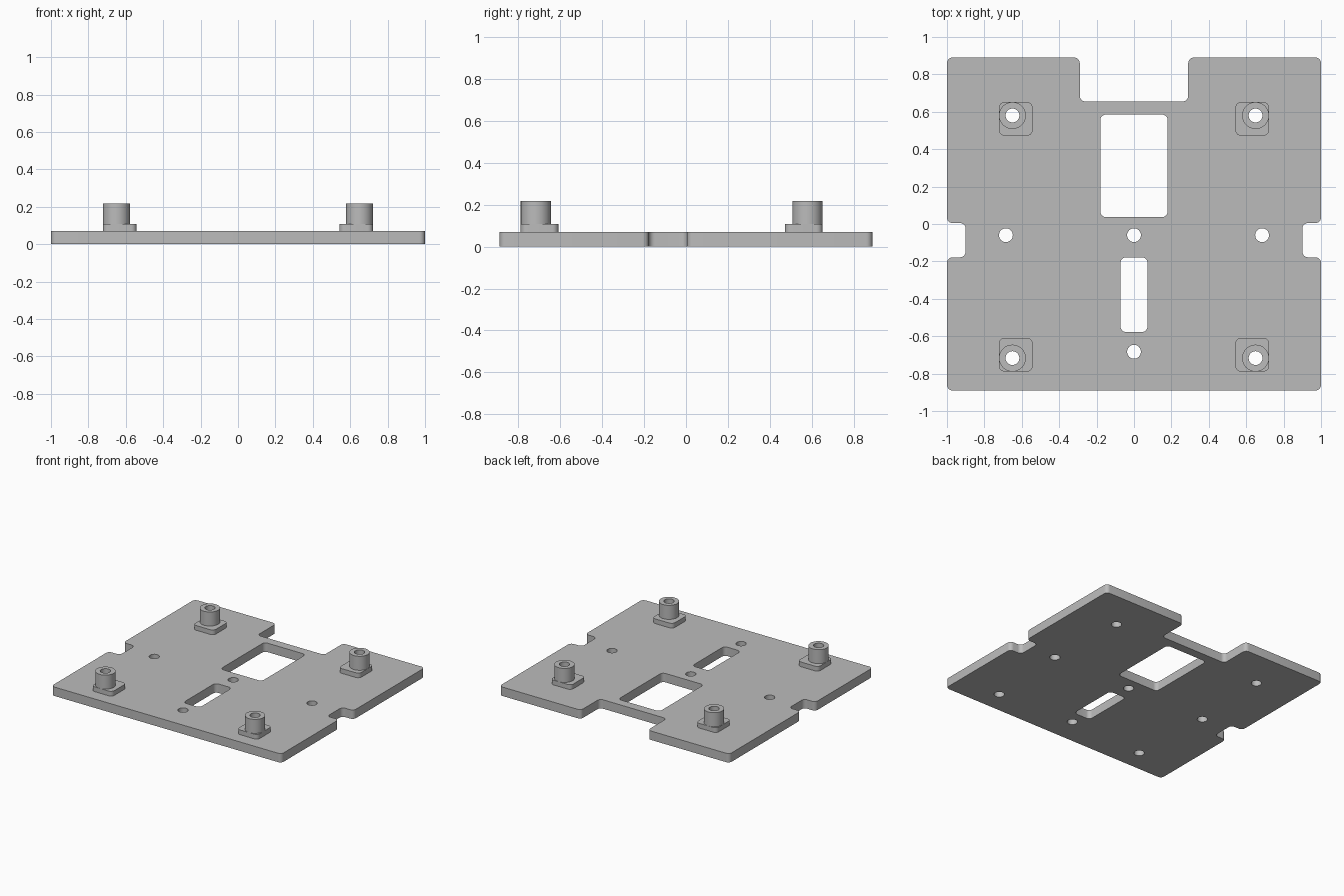
import bpy, bmesh, math
from mathutils import Vector

if "Cube" in bpy.data.objects:
    bpy.data.objects.remove(bpy.data.objects["Cube"])

grey = bpy.data.materials.new("plain_grey")
grey.use_nodes = True
colour = (0.5, 0.5, 0.5, 1)
grey.diffuse_color = colour
grey.node_tree.nodes["Principled BSDF"].inputs["Base Color"].default_value = colour


def rounded(points, radius=0.03, steps=6):
    """Outline with every right-angled corner replaced by an arc."""
    out = []
    for i, p in enumerate(points):
        p = Vector(p)
        a = (Vector(points[i - 1]) - p).normalized() * radius
        b = (Vector(points[(i + 1) % len(points)]) - p).normalized() * radius
        for k in range(steps + 1):
            t = k / steps * math.pi / 2
            out.append(p + a * (1 - math.sin(t)) + b * (1 - math.cos(t)))
    return out


def box(x0, x1, y0, y1):
    return rounded([(x0, y0), (x1, y0), (x1, y1), (x0, y1)])


def circle(x, y, radius, sides=32):
    return [Vector((x + radius * math.cos(k * math.tau / sides),
                    y + radius * math.sin(k * math.tau / sides))) for k in range(sides)]


def slab(name, loops, z0, z1):
    """Fill an outline with holes and extrude it upwards."""
    bm = bmesh.new()
    edges = []
    for loop in loops:
        vs = [bm.verts.new((p.x, p.y, z0)) for p in loop]
        edges += [bm.edges.new((vs[i - 1], vs[i])) for i in range(len(vs))]
    bmesh.ops.triangle_fill(bm, use_beauty=True, edges=edges, normal=(0, 0, 1))
    ext = bmesh.ops.extrude_face_region(bm, geom=bm.faces[:], use_keep_orig=True)
    top = [v for v in ext["geom"] if isinstance(v, bmesh.types.BMVert)]
    bmesh.ops.translate(bm, verts=top, vec=(0, 0, z1 - z0))
    bmesh.ops.recalc_face_normals(bm, faces=bm.faces[:])
    mesh = bpy.data.meshes.new(name)
    bm.to_mesh(mesh)
    bm.free()
    mesh.materials.append(grey)
    ob = bpy.data.objects.new(name, mesh)
    bpy.context.collection.objects.link(ob)
    bpy.ops.object.select_all(action="DESELECT")
    ob.select_set(True)
    bpy.context.view_layer.objects.active = ob
    bpy.ops.object.shade_smooth_by_angle(angle=math.radians(30))
    return ob


PLATE_TOP, PAD_TOP, BOSS_TOP = 0.07, 0.107, 0.217
BORE, BOSS = 0.037, 0.072

# Plate outline: right half, mirrored for the left
half = [(1, -0.89), (1, -0.178), (0.9, -0.178), (0.9, 0.005),
        (1, 0.005), (1, 0.89), (0.29, 0.89), (0.29, 0.655)]
outline = rounded(half + [(-x, y) for x, y in reversed(half)])

# Windows, screw holes and standoff bores
windows = [box(-0.18, 0.18, 0.037, 0.585), box(-0.072, 0.072, -0.578, -0.178)]
holes = [circle(x, y, BORE) for x, y in
         [(-0.685, -0.06), (0, -0.06), (0.685, -0.06), (0, -0.683)]]
posts = [(sx * 0.65, y) for sx in (-1, 1) for y in (0.58, -0.717)]
bores = [circle(x, y, BORE) for x, y in posts]
slab("base_plate", [outline] + windows + holes + bores, 0, PLATE_TOP)

# Standoffs: square pad reaching inwards, round boss on top
for (x, y), bore in zip(posts, bores):
    side = "left" if x > 0 else "right"
    end = "back" if y > 0 else "front"
    ox = x + math.copysign(BOSS, x)
    ix = ox - math.copysign(0.18, x)
    y0 = y + BOSS - 0.18 if y > 0 else y - BOSS
    slab(f"{end}_{side}_pad",
         [box(min(ox, ix), max(ox, ix), y0, y0 + 0.18), bore], PLATE_TOP, PAD_TOP)
    slab(f"{end}_{side}_boss", [circle(x, y, BOSS), bore], PAD_TOP, BOSS_TOP)
